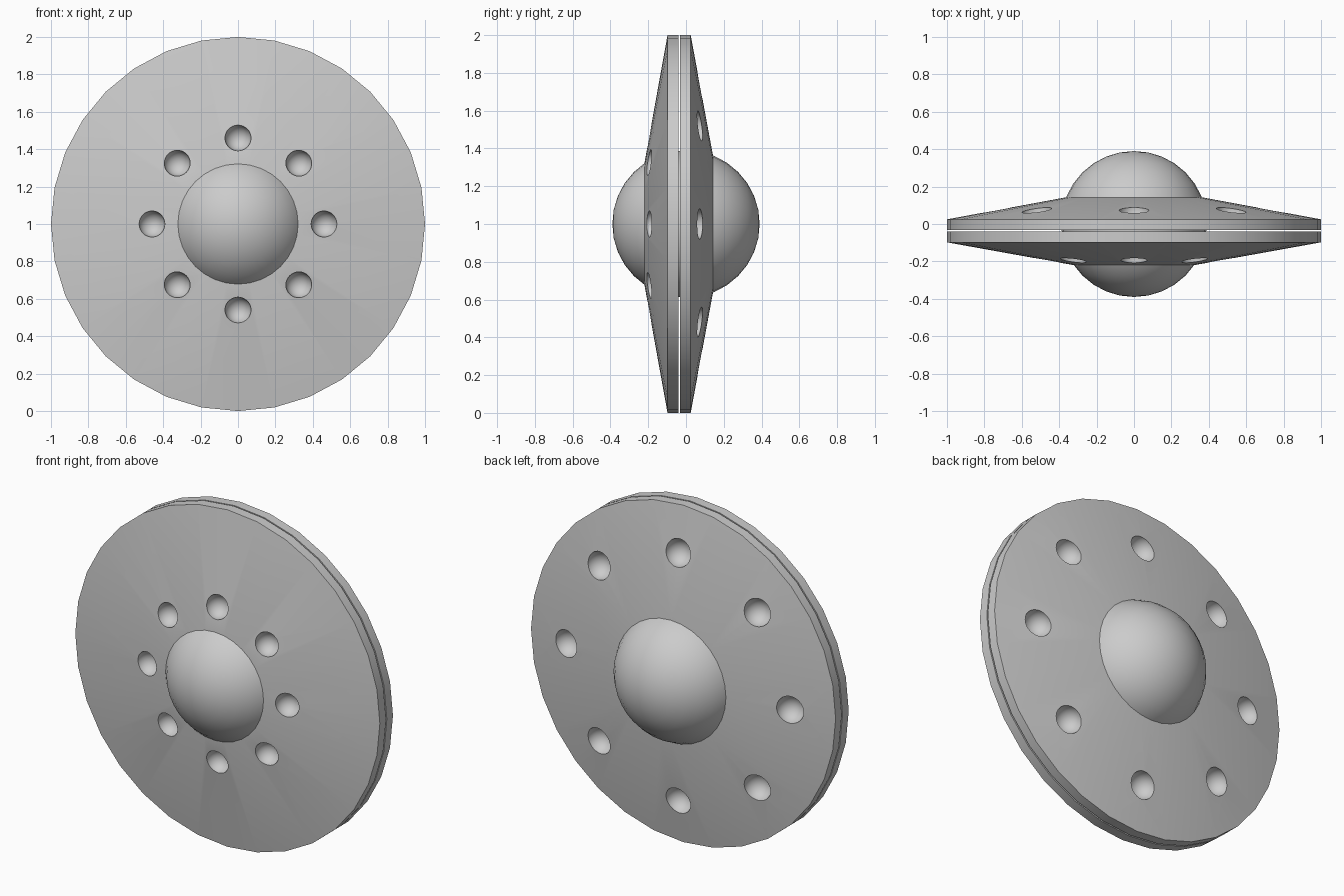
import bpy, bmesh, math
from mathutils import Matrix, Vector

if "Cube" in bpy.data.objects:
    bpy.data.objects.remove(bpy.data.objects["Cube"])

SIDES = 32
CENTRE = Vector((0, 0, 1))


def make_object(name, bm):
    bmesh.ops.recalc_face_normals(bm, faces=bm.faces)
    mesh = bpy.data.meshes.new(name)
    bm.to_mesh(mesh)
    bm.free()
    ob = bpy.data.objects.new(name, mesh)
    bpy.context.collection.objects.link(ob)
    return ob


def smooth(ob):
    bpy.ops.object.select_all(action='DESELECT')
    ob.select_set(True)
    bpy.context.view_layer.objects.active = ob
    bpy.ops.object.shade_smooth_by_angle(angle=math.radians(30))


def lathe(name, profile):
    """Closed solid turned about the y axis; profile is (radius, y)."""
    bm = bmesh.new()
    rings = []
    for r, y in profile:
        rings.append([bm.verts.new((r * math.sin(a), y, 1 + r * math.cos(a)))
                      for a in (2 * math.pi * i / SIDES for i in range(SIDES))])
    for lo, hi in zip(rings, rings[1:]):
        for i in range(SIDES):
            j = (i + 1) % SIDES
            bm.faces.new((lo[i], lo[j], hi[j], hi[i]))
    bm.faces.new(rings[0])
    bm.faces.new(rings[-1])
    return make_object(name, bm)


def cut_dents(ob, ring_radius, y, size):
    """Eight round dents spaced evenly about the hub."""
    bm = bmesh.new()
    for i in range(8):
        a = i * math.pi / 4
        p = CENTRE + Vector((ring_radius * math.sin(a), y, ring_radius * math.cos(a)))
        bmesh.ops.create_uvsphere(bm, u_segments=32, v_segments=16, radius=size,
                                  matrix=Matrix.Translation(p) @ Matrix.Rotation(math.pi / 2, 4, 'X'))
    cutter = make_object(ob.name + "_cutter", bm)
    mod = ob.modifiers.new("dents", 'BOOLEAN')
    mod.operation = 'DIFFERENCE'
    mod.solver = 'EXACT'
    mod.object = cutter
    bpy.context.view_layer.objects.active = ob
    bpy.ops.object.modifier_apply(modifier=mod.name)
    bpy.data.objects.remove(cutter)


# Two dish halves, separated by a thin see-through gap
front = lathe("front_dish", [(1, -0.040), (1, -0.098), (0.322, -0.220)])
cut_dents(front, 0.46, -0.195, 0.07)
smooth(front)

back = lathe("back_dish", [(1, -0.032), (1, 0.025), (0.362, 0.143)])
cut_dents(back, 0.735, 0.074, 0.08)
smooth(back)

# Central ball showing on both sides
bm = bmesh.new()
bmesh.ops.create_uvsphere(bm, u_segments=32, v_segments=16, radius=0.39,
                          matrix=Matrix.Translation(CENTRE) @ Matrix.Rotation(math.pi / 2, 4, 'X'))
smooth(make_object("centre_ball", bm))
